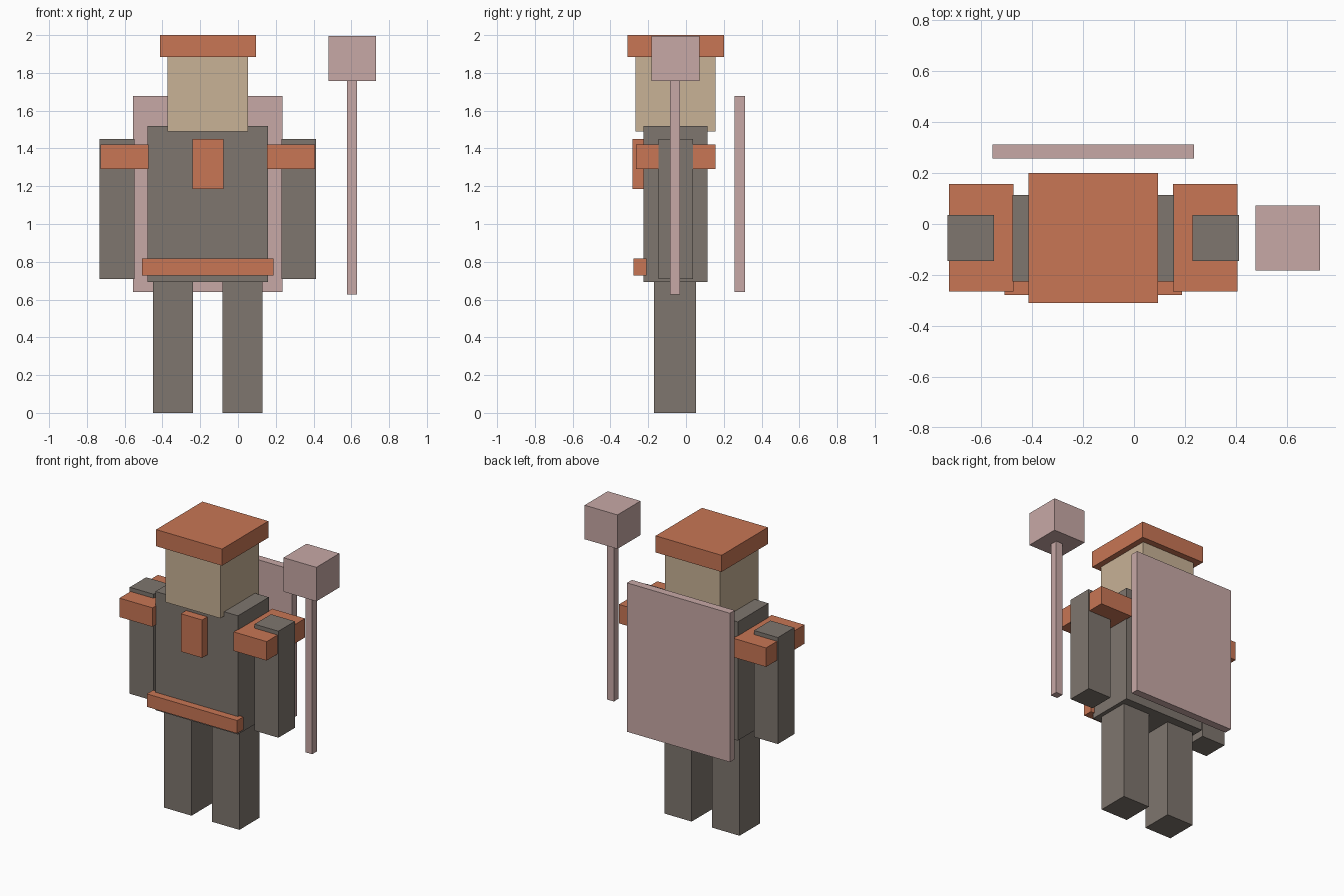
import bpy

old = bpy.data.objects.get("Cube")
if old:
    bpy.data.objects.remove(old, do_unlink=True)


def material(name, rgb):
    m = bpy.data.materials.new(name)
    m.use_nodes = True
    colour = (*rgb, 1.0)
    m.diffuse_color = colour
    bsdf = next(n for n in m.node_tree.nodes if n.type == "BSDF_PRINCIPLED")
    bsdf.inputs["Base Color"].default_value = colour
    return m


orange = material("burnt_orange", (0.58, 0.18, 0.09))
grey = material("warm_grey", (0.21, 0.18, 0.156))
tan = material("tan_skin", (0.58, 0.445, 0.305))
pink = material("dusty_pink", (0.575, 0.395, 0.38))

BODY_X = -0.16  # the figure's own centre line


def box(name, mat, x, y, z):
    """Flat-sided block spanning the given (min, max) ranges."""
    spans = (x, y, z)
    bpy.ops.mesh.primitive_cube_add(size=1, location=[(a + b) / 2 for a, b in spans])
    ob = bpy.context.object
    ob.name = name
    ob.scale = [b - a for a, b in spans]
    bpy.ops.object.transform_apply(location=False, rotation=False, scale=True)
    ob.data.materials.append(mat)
    return ob


def centred(name, mat, half, y, z):
    return box(name, mat, (BODY_X - half, BODY_X + half), y, z)


def pair(name, mat, inner, outer, y, z):
    """Matching blocks either side of the centre line."""
    box("left_" + name, mat, (BODY_X + inner, BODY_X + outer), y, z)
    box("right_" + name, mat, (BODY_X - outer, BODY_X - inner), y, z)


# Limbs and torso
pair("leg", grey, 0.079, 0.29, (-0.17, 0.053), (0, 0.7))
centred("torso", grey, 0.318, (-0.226, 0.113), (0.693, 1.52))
pair("arm", grey, 0.389, 0.573, (-0.145, 0.036), (0.708, 1.45))
pair("shoulder_guard", orange, 0.313, 0.567, (-0.266, 0.157), (1.29, 1.422))

# Head and flat cap
centred("head", tan, 0.212, (-0.268, 0.155), (1.49, 1.9))
centred("cap", orange, 0.254, (-0.31, 0.2), (1.884, 2.0))

# Chest ornament, belt and cape
centred("chest_plate", orange, 0.082, (-0.284, -0.215), (1.186, 1.45))
centred("belt", orange, 0.348, (-0.278, -0.21), (0.728, 0.818))
centred("cape", pink, 0.396, (0.258, 0.312), (0.64, 1.677))

# Staff standing beside the left hand
box("staff_shaft", pink, (0.578, 0.631), (-0.084, -0.031), (0.628, 1.77))
box("staff_head", pink, (0.478, 0.731), (-0.182, 0.072), (1.757, 1.994))
